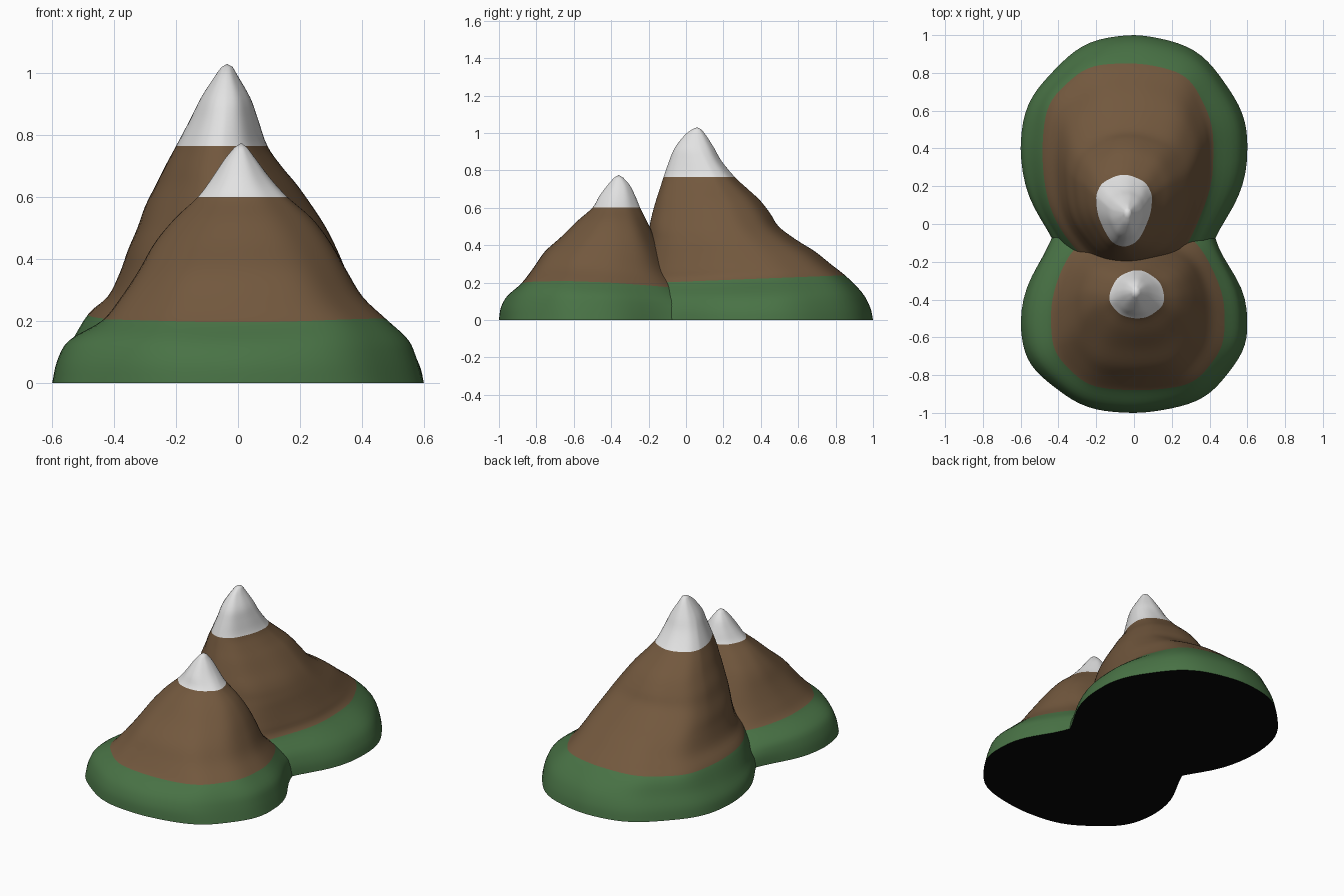
import bpy, bmesh, math

if "Cube" in bpy.data.objects:
    bpy.data.objects.remove(bpy.data.objects["Cube"])

SIDES = 80
STEPS = 4  # smooth sub-rings between contour lines


def material(name, rgb):
    m = bpy.data.materials.new(name)
    m.diffuse_color = (*rgb, 1)
    m.use_nodes = True
    m.node_tree.nodes["Principled BSDF"].inputs["Base Color"].default_value = m.diffuse_color
    return m


MATS = [material("grass_green", (0.066, 0.17, 0.06)),
        material("earth_brown", (0.17, 0.098, 0.048)),
        material("snow_white", (0.76, 0.76, 0.76)),
        material("underside_black", (0.002, 0.002, 0.002))]


def catmull(p0, p1, p2, p3, t):
    return [0.5 * (2 * b + (c - a) * t + (2 * a - 5 * b + 4 * c - d) * t * t
                   + (3 * b - a - 3 * c + d) * t ** 3)
            for a, b, c, d in zip(p0, p1, p2, p3)]


def ring_points(c, tilt, bow, phase):
    """One contour: height, left, right, front, back, widest y, squareness."""
    z, xl, xr, yf, yb, cy, n = c
    cx = (xl + xr) / 2
    hx = (xr - xl) / 2
    w = min(1, z / 0.1) * math.exp(-((z - 0.2) / 0.16) ** 2)
    inner = -1 if tilt > 0 else 1  # side facing the other mountain stays oval
    pts = []
    for i in range(SIDES):
        a = 2 * math.pi * i / SIDES
        ca, sa = math.cos(a), math.sin(a)
        e = min(n, 2.15) if sa * inner > 0 else n
        px = math.copysign(abs(ca) ** (2 / e), ca)
        py = math.copysign(abs(sa) ** (2 / e), sa)
        # gentle gullies that fade at the axis extremes
        k = 1 + 0.014 * math.sin(7 * a + phase + 3 * z) * abs(math.sin(2 * a))
        x = cx + hx * px * k
        y = cy + (yb - cy if py > 0 else cy - yf) * py * k
        # shared waist where the two mountains meet
        x *= 1 - 0.13 * max(0, 1 - z / 0.4) * math.exp(-((y + 0.1) / 0.19) ** 2)
        pts.append((x, y, z + w * (tilt * (y - cy) + bow * x * x)))
    return pts


def mountain(name, contours, apex, grass_row, snow_row, tilt, bow, phase):
    bm = bmesh.new()
    rings, rows = [], []
    last = len(contours) - 1
    for i in range(last):
        p = [contours[max(0, min(last, i + j))] for j in (-1, 0, 1, 2)]
        for s in range(STEPS):
            rings.append(catmull(*p, s / STEPS))
            rows.append(i)
    rings.append(list(contours[-1]))
    rows.append(last)
    vs = [[bm.verts.new(q) for q in ring_points(r, tilt, bow, phase)] for r in rings]

    def add(verts, row):
        f = bm.faces.new(verts)
        f.material_index = 0 if row < grass_row else 1 if row < snow_row else 2
        f.smooth = True
        return f

    for k in range(len(vs) - 1):
        for i in range(SIDES):
            j = (i + 1) % SIDES
            add((vs[k][i], vs[k][j], vs[k + 1][j], vs[k + 1][i]), rows[k])
    # rounded summit
    top = bm.verts.new(apex)
    for i in range(SIDES):
        add((vs[-1][i], vs[-1][(i + 1) % SIDES], top), last)
    # flat underside
    base = add(list(reversed(vs[0])), 0)
    base.material_index = 3
    base.smooth = False
    me = bpy.data.meshes.new(name)
    bm.to_mesh(me)
    bm.free()
    for m in MATS:
        me.materials.append(m)
    ob = bpy.data.objects.new(name, me)
    bpy.context.collection.objects.link(ob)


# Tall rear mountain
mountain("tall_mountain", [
    (0.00, -.60, .60, -.42, 1.00, .40, 2.0),
    (0.06, -.585, .585, -.39, .985, .40, 2.0),
    (0.13, -.54, .54, -.34, .94, .40, 2.1),
    (0.22, -.485, .42, -.28, .85, .37, 2.5),
    (0.28, -.42, .385, -.25, .78, .34, 2.4),
    (0.36, -.38, .35, -.225, .69, .31, 2.3),
    (0.43, -.355, .32, -.205, .585, .27, 2.2),
    (0.50, -.325, .285, -.195, .495, .24, 2.1),
    (0.57, -.30, .24, -.18, .45, .22, 2.0),
    (0.64, -.265, .19, -.16, .395, .20, 2.0),
    (0.70, -.235, .14, -.14, .33, .17, 2.0),
    (0.765, -.20, .095, -.12, .26, .14, 1.9),
    (0.85, -.155, .065, -.09, .19, .10, 1.9),
    (0.92, -.12, .04, -.06, .15, .07, 2.0),
    (0.99, -.075, .0, -.005, .105, .06, 2.0),
    (1.02, -.053, -.017, .035, .08, .06, 2.0)],
    (-.035, .058, 1.03), 3, 11, 0.04, 0, 0.6)

# Short front mountain
mountain("short_mountain", [
    (0.00, -.60, .60, -1.0, .22, -.52, 2.1),
    (0.06, -.585, .58, -.99, .19, -.52, 2.1),
    (0.115, -.545, .55, -.955, .12, -.51, 2.2),
    (0.18, -.44, .48, -.88, .03, -.48, 2.6),
    (0.26, -.38, .405, -.82, -.06, -.45, 2.5),
    (0.36, -.32, .35, -.755, -.12, -.42, 2.4),
    (0.45, -.27, .30, -.66, -.17, -.40, 2.2),
    (0.53, -.205, .24, -.58, -.21, -.39, 2.0),
    (0.60, -.13, .16, -.50, -.245, -.39, 1.9),
    (0.66, -.085, .105, -.465, -.27, -.37, 1.9),
    (0.72, -.045, .06, -.42, -.30, -.36, 2.0),
    (0.76, -.012, .03, -.385, -.335, -.36, 2.0)],
    (.01, -.36, .775), 3, 8, -0.04, 0.1, 2.2)
